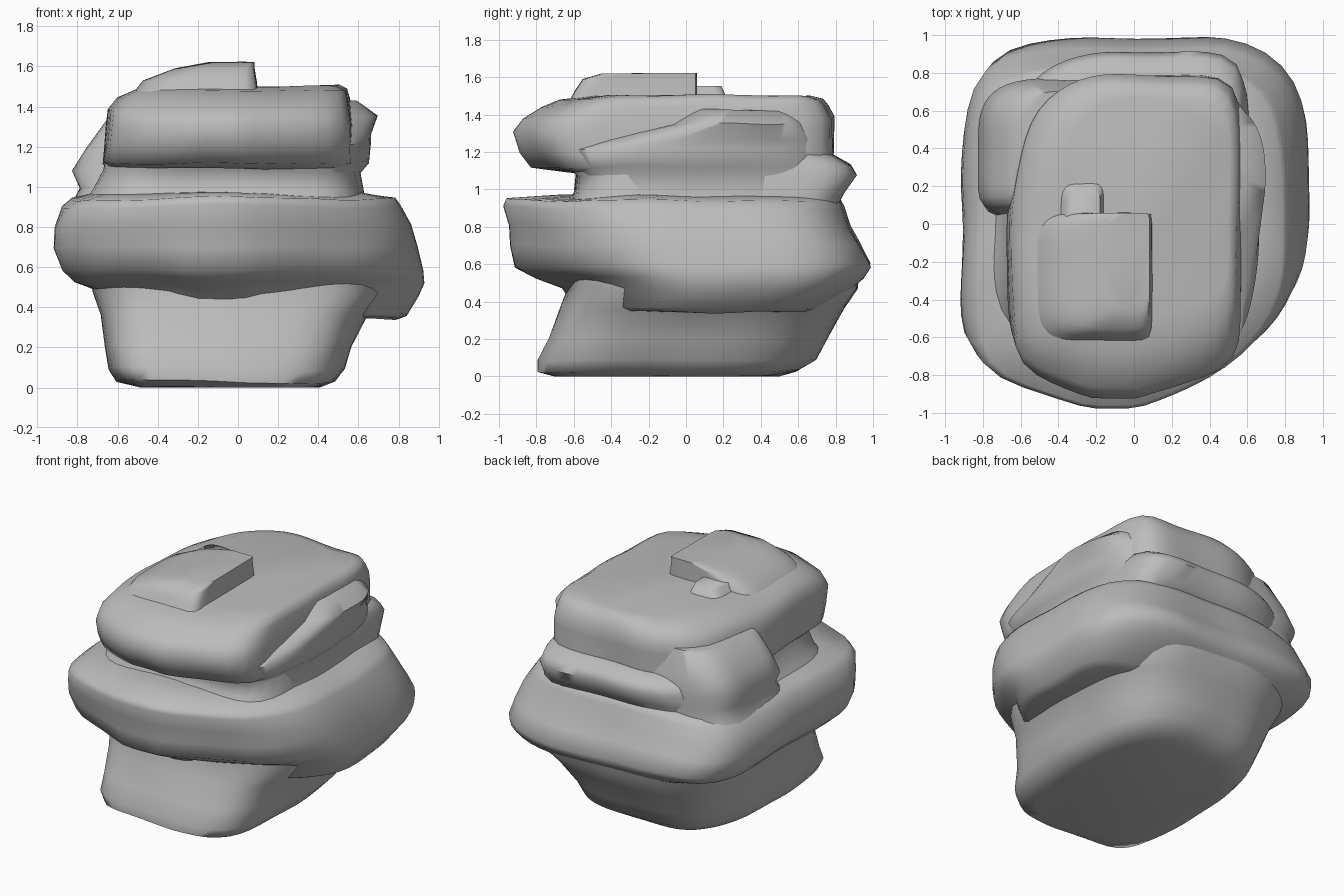
import bpy, bmesh, math
from mathutils import Vector, noise

default_cube = bpy.data.objects.get("Cube")
if default_cube:
    bpy.data.objects.remove(default_cube, do_unlink=True)

SEGMENTS = 64
APEX_X = -.11          # where the bowed front reaches furthest
APEX_HALF_WIDTH = .12

stone = bpy.data.materials.new("grey_stone")
stone.use_nodes = True
stone_colour = (0.5, 0.5, 0.5, 1)
stone.diffuse_color = stone_colour
stone.node_tree.nodes["Principled BSDF"].inputs["Base Color"].default_value = stone_colour


def outline_point(angle, left, right, front, back, corners, bow):
    """Point on a rounded rectangle with a bowed front and corners of differing squareness."""
    c, s = math.cos(angle), math.sin(angle)
    depth_name = "front" if s < 0 else "back"
    side_name = "left" if c < 0 else "right"
    power = corners[depth_name + "_" + side_name]
    radius = (abs(c) ** power + abs(s) ** power) ** (-1 / power)
    x = (left + right) / 2 + radius * c * (right - left) / 2
    y = (front + back) / 2 + radius * s * (back - front) / 2
    y += bow * max(0, abs(x - APEX_X) - APEX_HALF_WIDTH) * max(0, -radius * s)
    return Vector((x, y, 0))


def stone_layer(name, rows, wobble=0.02, bow=0, **corners):
    """Loft rows of (height, min x, max x, min y, max y) into a worn rock layer."""
    bm = bmesh.new()
    rings = []
    for height, *extents in rows:
        ring = []
        for i in range(SEGMENTS):
            angle = math.tau * i / SEGMENTS
            p = outline_point(angle, *extents, corners, bow)
            p.z = height
            drift = noise.noise_vector(p * 2.5)
            p += Vector((drift.x, drift.y, drift.z)) * wobble
            p.z = max(p.z, 0)
            ring.append(bm.verts.new(p))
        rings.append(ring)
    for lower, upper in zip(rings, rings[1:]):
        for i in range(SEGMENTS):
            j = (i + 1) % SEGMENTS
            bm.faces.new((lower[i], lower[j], upper[j], upper[i]))
    bm.faces.new(reversed(rings[0]))
    bm.faces.new(rings[-1])
    mesh = bpy.data.meshes.new(name)
    bm.to_mesh(mesh)
    bm.free()
    mesh.materials.append(stone)
    layer = bpy.data.objects.new(name, mesh)
    bpy.context.collection.objects.link(layer)
    bpy.ops.object.select_all(action="DESELECT")
    layer.select_set(True)
    bpy.context.view_layer.objects.active = layer
    bpy.ops.object.shade_smooth_by_angle(angle=math.radians(66))


# Foot of the rock, flaring into the belly at the back
stone_layer("base_layer", [
    (0, -.48, .4, -.7, .5),
    (.03, -.6, .48, -.79, .6),
    (.09, -.64, .53, -.79, .69),
    (.2, -.66, .56, -.73, .75),
    (.36, -.68, .64, -.67, .84),
    (.47, -.72, .74, -.63, .92),
    (.62, -.76, .74, -.63, .94),
], bow=.06, front_left=6, front_right=4, back_left=3.2, back_right=3.2)

# Wide belly with a sharp ledge on top
stone_layer("belly_layer", [
    (.35, -.4, .78, -.56, .64),
    (.37, -.5, .83, -.6, .7),
    (.47, -.66, .89, -.66, .88),
    (.53, -.82, .92, -.8, .95),
    (.59, -.88, .92, -.91, .99),
    (.7, -.92, .9, -.94, .93),
    (.8, -.91, .87, -.95, .87),
    (.9, -.87, .81, -.98, .84),
    (.94, -.82, .78, -.96, .82),
    (.965, -.7, .62, -.66, .77),
], bow=.33, front_left=8, front_right=2.9, back_left=4.5, back_right=4.3)

# Eroded groove between belly and crown
stone_layer("neck_layer", [
    (.9, -.78, .62, -.66, .8),
    (.98, -.72, .61, -.6, .84),
    (1.08, -.67, .59, -.59, .91),
    (1.13, -.66, .58, -.64, .88),
    (1.18, -.65, .56, -.65, .79),
], front_left=5, front_right=5, back_left=3, back_right=8)

# Shoulder bulging from the rear of one flank
stone_layer("rear_shoulder", [
    (.9, -.84, 0, .02, .77),
    (1, -.79, 0, .04, .77),
    (1.09, -.83, 0, .06, .78),
    (1.2, -.76, 0, .07, .76),
    (1.36, -.64, 0, .1, .7),
], front_left=7, front_right=4, back_left=3, back_right=4)

# Overhanging crown slab
stone_layer("crown_slab", [
    (1.09, -.64, .54, -.64, .78),
    (1.12, -.67, .57, -.82, .79),
    (1.2, -.66, .57, -.88, .79),
    (1.31, -.65, .57, -.92, .79),
    (1.38, -.64, .56, -.87, .79),
    (1.44, -.59, .55, -.77, .76),
    (1.48, -.5, .54, -.67, .73),
    (1.5, -.4, .5, -.52, .66),
], bow=.3, front_left=8, front_right=8, back_left=2.6, back_right=8)

# Slanted shelf beside the crown
stone_layer("side_shelf", [
    (.96, .2, .63, -.52, .74),
    (1.07, .2, .61, -.52, .74),
    (1.12, .2, .65, -.58, .72),
    (1.22, .2, .66, -.64, .7),
    (1.26, .2, .66, -.5, .7),
    (1.35, .2, .69, -.1, .63),
    (1.42, .2, .59, 0, .58),
], front_left=3, front_right=2.6, back_left=3, back_right=2.4)

# Broken step on top, sloping down to one side
stone_layer("top_step", [
    (1.44, -.54, .1, -.64, .06),
    (1.53, -.47, .09, -.59, .06),
    (1.59, -.32, .08, -.55, .06),
    (1.62, -.15, .08, -.45, .06),
], wobble=0.006, front_left=4, front_right=12, back_left=5, back_right=30)
stone_layer("top_chip", [
    (1.44, -.42, -.14, -.1, .24),
    (1.55, -.36, -.18, -.1, .19),
], wobble=0.006, front_left=6, front_right=6, back_left=4, back_right=6)
